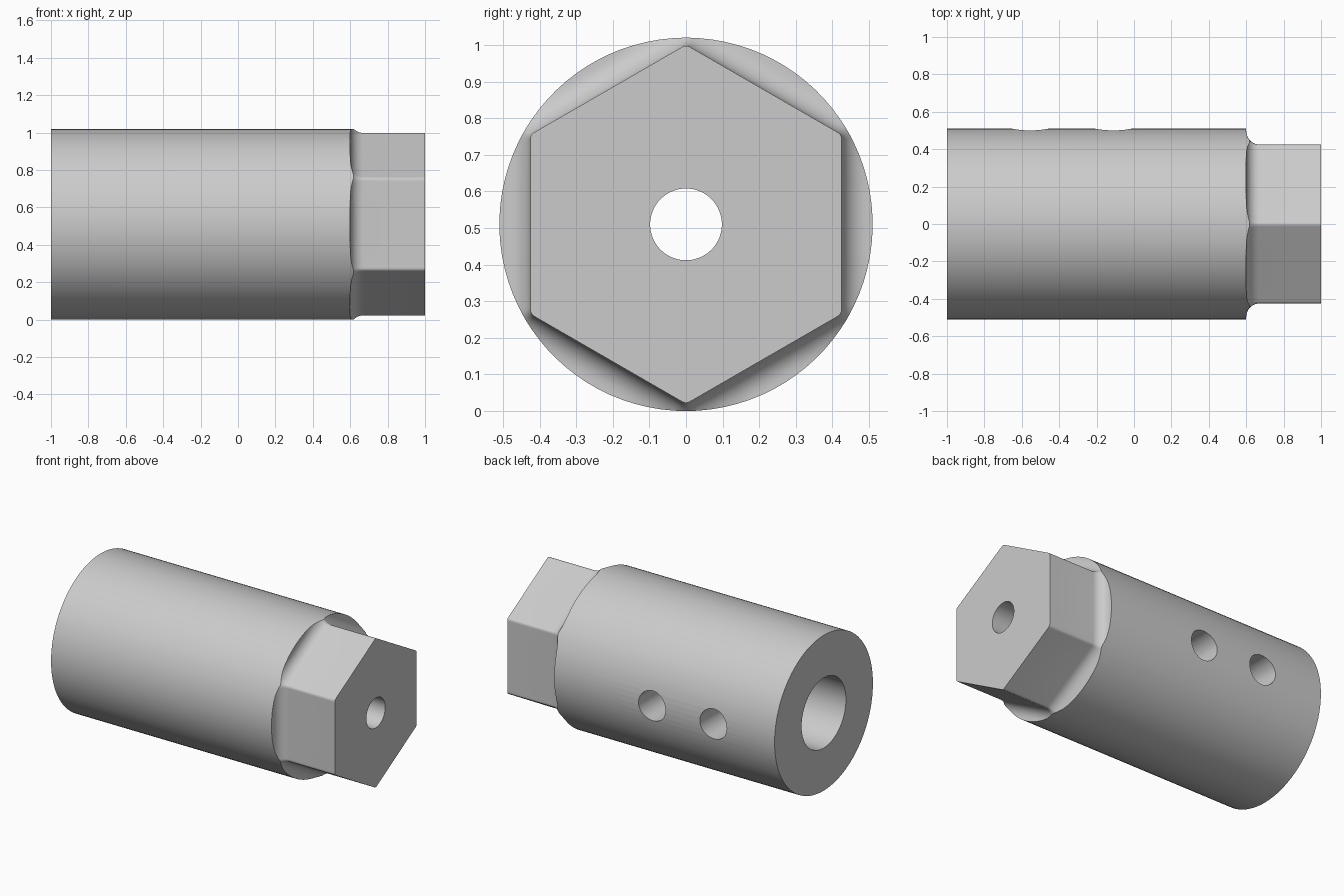
import bpy, bmesh, math
from mathutils import Matrix

if "Cube" in bpy.data.objects:
    bpy.data.objects.remove(bpy.data.objects["Cube"])

CZ = 0.51            # axis height
BODY_R = 0.51        # round body radius
SHOULDER = 0.6       # x where the hex starts
APOTHEM, CORNER, FILLET = 0.425, 0.02, 0.07
BORE_R, BORE_END, PILOT_R = 0.23, 0.3, 0.098


def hex_radius(phi, d):
    """Polar radius of the rounded hexagon grown by d, phi from a flat's normal."""
    phi = abs(phi)
    inner = APOTHEM - CORNER
    if math.tan(phi) * (APOTHEM + d) <= inner * math.tan(math.pi / 6):
        return (APOTHEM + d) / math.cos(phi)
    c = inner / math.cos(math.pi / 6)
    psi = math.pi / 6 - phi
    return c * math.cos(psi) + math.sqrt((CORNER + d) ** 2 - (c * math.sin(psi)) ** 2)


def section(phi):
    """Closed (x, radius) profile of the part at one angle."""
    lo, hi = 0.0, FILLET
    if hex_radius(phi, hi) > BODY_R:      # fillet runs out through the body wall
        for _ in range(40):
            mid = (lo + hi) / 2
            lo, hi = (mid, hi) if hex_radius(phi, mid) < BODY_R else (lo, mid)
    a0 = math.asin(1 - hi / FILLET)
    fillet = []
    for i in range(9):
        a = a0 + (math.pi / 2 - a0) * i / 8
        fillet.append((SHOULDER + FILLET * (1 - math.cos(a)),
                       hex_radius(phi, FILLET * (1 - math.sin(a)))))
    return ([(-1, BORE_R), (-1, BODY_R), (fillet[0][0], BODY_R)] + fillet +
            [(1, hex_radius(phi, 0)), (1, PILOT_R), (BORE_END, PILOT_R), (BORE_END, BORE_R)])


# Body, hex and stepped bore, lofted around the x axis
steps = list(range(-26, 27, 4)) + [27.5, 28.2, 28.8, 29.4, 30, 30.6, 31.2, 31.8, 32.5]
bm = bmesh.new()
loops = []
for k in range(6):
    for deg in steps:
        phi = math.radians(deg if deg <= 30 else deg - 60)
        t = math.radians(deg + 60 * k)
        loops.append([bm.verts.new((x, r * math.cos(t), CZ + r * math.sin(t)))
                      for x, r in section(phi)])
for a, b in zip(loops, loops[1:] + loops[:1]):
    for i in range(len(a)):
        j = (i + 1) % len(a)
        bm.faces.new((a[i], a[j], b[j], b[i]))
bmesh.ops.remove_doubles(bm, verts=bm.verts, dist=1e-5)
bmesh.ops.recalc_face_normals(bm, faces=bm.faces)
mesh = bpy.data.meshes.new("hex_socket_body")
bm.to_mesh(mesh)
bm.free()
body = bpy.data.objects.new("hex_socket_body", mesh)
bpy.context.collection.objects.link(body)

grey = bpy.data.materials.new("plain grey")
grey.diffuse_color = (0.6, 0.6, 0.6, 1)
grey.use_nodes = True
grey.node_tree.nodes["Principled BSDF"].inputs["Base Color"].default_value = grey.diffuse_color
mesh.materials.append(grey)

# Two set screw holes through the rear wall into the bore
bm = bmesh.new()
for x in (-0.555, -0.11):
    bmesh.ops.create_cone(bm, cap_ends=True, segments=48, radius1=0.098, radius2=0.098, depth=0.5,
                          matrix=Matrix.Translation((x, 0.35, CZ)) @ Matrix.Rotation(math.pi / 2, 4, 'X'))
cut_mesh = bpy.data.meshes.new("screw_hole_cutter")
bm.to_mesh(cut_mesh)
bm.free()
cut_mesh.materials.append(grey)
cutter = bpy.data.objects.new("screw_hole_cutter", cut_mesh)
cutter.hide_render = True
bpy.context.collection.objects.link(cutter)

bpy.ops.object.select_all(action='DESELECT')
bpy.context.view_layer.objects.active = body
body.select_set(True)
mod = body.modifiers.new("screw_holes", 'BOOLEAN')
mod.operation, mod.solver, mod.object = 'DIFFERENCE', 'EXACT', cutter
bpy.ops.object.modifier_apply(modifier=mod.name)
bpy.data.objects.remove(cutter)
bpy.ops.object.shade_smooth_by_angle(angle=math.radians(30))
